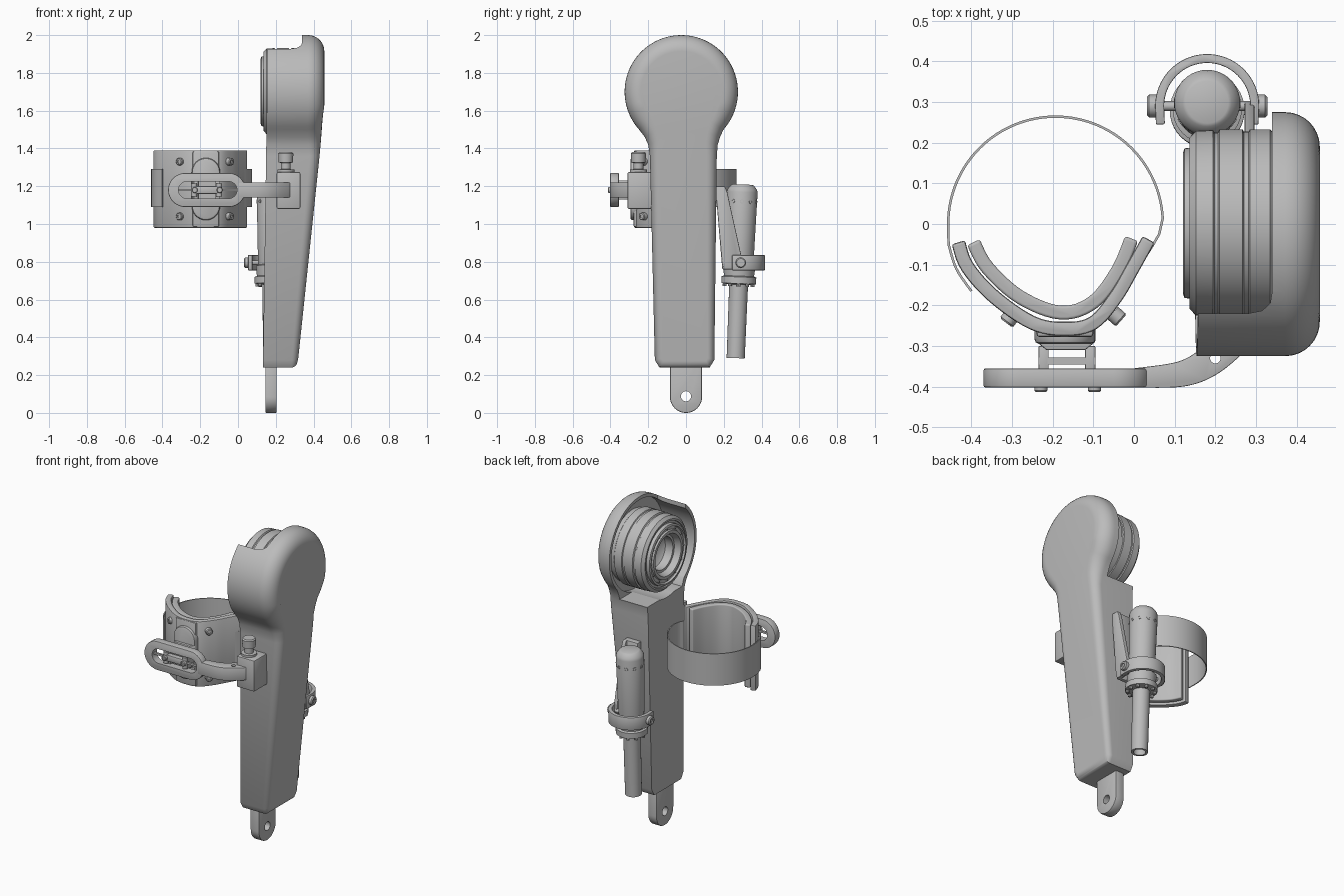
import bpy, bmesh, math
from math import sin, cos, pi, radians
from mathutils import Vector

cube = bpy.data.objects.get("Cube")
if cube:
    bpy.data.objects.remove(cube)

grey = bpy.data.materials.new("plain grey")
grey.use_nodes = True
grey.diffuse_color = (0.5, 0.5, 0.5, 1)
grey.node_tree.nodes["Principled BSDF"].inputs["Base Color"].default_value = (0.5, 0.5, 0.5, 1)


# ---------- helpers ----------
def activate(ob):
    bpy.ops.object.select_all(action='DESELECT')
    ob.select_set(True)
    bpy.context.view_layer.objects.active = ob


def finish(name, bm, bevel=0, segs=2):
    bmesh.ops.recalc_face_normals(bm, faces=bm.faces)
    me = bpy.data.meshes.new(name)
    bm.to_mesh(me)
    bm.free()
    me.materials.append(grey)
    ob = bpy.data.objects.new(name, me)
    bpy.context.collection.objects.link(ob)
    activate(ob)
    if bevel:
        mod = ob.modifiers.new("Bevel", 'BEVEL')
        mod.width, mod.segments, mod.limit_method = bevel, segs, 'ANGLE'
        mod.angle_limit = radians(40)
        bpy.ops.object.modifier_apply(modifier=mod.name)
    bpy.ops.object.shade_smooth_by_angle(angle=radians(35))
    return ob


def loft(name, rings, bevel=0, segs=2):
    """Skin a list of equal closed rings and cap both ends."""
    bm = bmesh.new()
    vs = [[bm.verts.new(p) for p in ring] for ring in rings]
    n = len(vs[0])
    for a, b in zip(vs, vs[1:]):
        for i in range(n):
            bm.faces.new((a[i], a[(i + 1) % n], b[(i + 1) % n], b[i]))
    bm.faces.new(vs[0])
    bm.faces.new(vs[-1])
    return finish(name, bm, bevel, segs)


def prism(name, pts, axis, lo, hi, bevel=0, segs=2):
    """Extrude a 2D outline along an axis."""
    place = {'x': lambda p, h: (h, p[0], p[1]),
             'y': lambda p, h: (p[0], h, p[1]),
             'z': lambda p, h: (p[0], p[1], h)}[axis]
    return loft(name, [[place(p, h) for p in pts] for h in (lo, hi)], bevel, segs)


def box(name, x, y, z, bevel=0):
    return prism(name, [(x[0], y[0]), (x[1], y[0]), (x[1], y[1]), (x[0], y[1])], 'z', *z, bevel)


def lathe(name, profile, origin, direction, n=40):
    """Turn (radius, height) pairs about an axis."""
    q = Vector(direction).to_track_quat('Z', 'Y')
    return loft(name, [[Vector(origin) + q @ Vector((r * cos(2 * pi * i / n), r * sin(2 * pi * i / n), h))
                        for i in range(n)] for r, h in profile])


def bolt(name, origin, direction, r, h):
    return lathe(name, [(r, -h), (r, h * .7), (r * .8, h), (r * .45, h), (r * .45, h * .6)], origin, direction, 16)


def cut(ob, *cutters):
    for c in cutters:
        activate(ob)
        mod = ob.modifiers.new("Cut", 'BOOLEAN')
        mod.object, mod.operation, mod.solver = c, 'DIFFERENCE', 'EXACT'
        bpy.ops.object.modifier_apply(modifier=mod.name)
        bpy.data.objects.remove(c)
    bpy.ops.object.shade_smooth_by_angle(angle=radians(35))


def arc(cx, cy, r, a0, a1, n):
    return [(cx + r * cos(radians(a0 + (a1 - a0) * i / n)), cy + r * sin(radians(a0 + (a1 - a0) * i / n)))
            for i in range(n + 1)]


def stadium(x0, x1, z, r):
    return arc(x1 - r, z, r, -90, 90, 16) + arc(x0 + r, z, r, 90, 270, 16)


def curve(pts, n=6):
    """Smooth curve through 2D points."""
    p = [Vector(q) for q in [pts[0]] + pts + [pts[-1]]]
    out = []
    for a, b, c, d in zip(p, p[1:], p[2:], p[3:]):
        for i in range(n):
            t = i / n
            out.append(b + (c - a) * t / 2 + (2 * a - 5 * b + 4 * c - d) * t * t / 2
                       + (3 * b - a - 3 * c + d) * t ** 3 / 2)
    return out + [p[-1]]


def ribbon(name, path, thick, z0, z1, bevel=0, segs=2):
    """Upright band following a path seen from above."""
    path = [Vector(p) for p in path]
    side = []
    for i in range(len(path)):
        t = (path[min(i + 1, len(path) - 1)] - path[max(i - 1, 0)]).normalized()
        side.append(Vector((-t.y, t.x)) * thick / 2)
    pts = [p + s for p, s in zip(path, side)] + [p - s for p, s in zip(path, side)][::-1]
    return prism(name, pts, 'z', z0, z1, bevel, segs)


# ---------- keyhole-shaped housing ----------
cy, cz = -0.025, 1.7
outline = (arc(cy, cz, 0.3, -42, 222, 56)
           + [(-0.218, 1.46), (-0.2, 1.42), (-0.191, 1.36), (-0.165, 0.28), (-0.14, 0.24)]
           + [(0.125, 0.24), (0.15, 0.28), (0.163, 1.36), (0.168, 1.42), (0.18, 1.46)])


def smoothstep(t):
    t = min(max(t, 0), 1)
    return t * t * (3 - 2 * t)


def housing_ring(a):
    ring, n = [], len(outline)
    for i, p in enumerate(outline):
        p, q, s = Vector(p), Vector(outline[i - 1]), Vector(outline[(i + 1) % n])
        d0, d1 = (p - q).normalized(), (s - p).normalized()
        n0, n1 = Vector((-d0.y, d0.x)), Vector((-d1.y, d1.x))
        m = (n0 + n1) / (1 + n0.dot(n1))
        r = 0.035 + 0.05 * smoothstep((p.y - 1.2) / 0.4)
        outer = 0.315 + 0.142 * min(1, (p.y - 0.24) / 1.36)
        pt = p + m * r * (1 - cos(a))
        ring.append((outer - r + r * sin(a), pt.x, pt.y))
    return ring


inner_ring = [(0.132 + 0.024 * (z - 0.24) / 1.6, y, z) for y, z in outline]
housing = loft("housing", [inner_ring] + [housing_ring(pi / 2 * k / 8) for k in range(9)])
cut(housing,
    lathe("cavity_cutter", [(0.28, 0), (0.28, 0.9)], (-0.53, cy, cz), (1, 0, 0), 64),
    prism("rim_cutter", [(-0.5, -0.22), (0.28, -0.22), (0.315, -0.213), (0.335, -0.195), (0.34, -0.165),
                         (0.34, 0.6), (-0.5, 0.6)], 'z', 1.54, 2.2),
    prism("neck_cutter", [(-0.22, 1.56), (-0.195, 1.48), (-0.175, 1.43), (0.4, 1.43), (0.4, 1.56)], 'x', -0.5, 0.34))

# ---------- drum with stepped rings and a recessed centre ----------
lathe("drum", [(0.22, -0.1), (0.225, -0.07), (0.231, -0.065), (0.231, -0.015), (0.225, -0.012), (0.225, 0),
               (0.231, 0.003), (0.231, 0.06), (0.223, 0.064), (0.223, 0.072), (0.229, 0.076),
               (0.227, 0.118), (0.21, 0.134), (0.2, 0.134), (0.198, 0.126), (0.186, 0.126),
               (0.184, 0.146), (0.172, 0.15), (0.168, 0.138), (0.15, 0.138), (0.146, 0.148),
               (0.128, 0.148), (0.115, 0.11), (0.1, 0.11), (0.097, 0.06), (0.07, 0.04), (0.03, 0.034)],
      (0.27, 0.002, 1.702), (-1, 0, 0), 64)
for i in range(12):
    a = 2 * pi * i / 12
    lathe("drum_screw", [(0.006, 0), (0.006, 0.006)],
          (0.132, 0.002 + 0.159 * cos(a), 1.702 + 0.159 * sin(a)), (-1, 0, 0), 8)

# ---------- bottom lug ----------
lug = prism("bottom_lug", arc(0, 0.085, 0.085, 180, 360, 24) + [(0.085, 0.3), (-0.085, 0.3)], 'x', 0.145, 0.205, 0.006)
cut(lug, lathe("lug_cutter", [(0.027, 0), (0.027, 0.5)], (0, 0, 0.088), (1, 0, 0), 24))

# ---------- rear cylinder, slightly tilted ----------
base, lean = Vector((0.18, 0.263, 0.29)), Vector((0, 0.04, 1)).normalized()
lathe("rear_tube", [(0.035, 0.12), (0.035, 0), (0.048, 0), (0.05, 0.41)], base, lean)
lathe("rear_flange", [(0.06, 0.39), (0.092, 0.395), (0.092, 0.43), (0.08, 0.435), (0.085, 0.49), (0.06, 0.5)], base, lean)
lathe("rear_canister", [(0.07, 0.47), (0.075, 0.55), (0.081, 0.88), (0.077, 0.895), (0.06, 0.916), (0.052, 0.92)],
      base, lean)
turn = lean.to_track_quat('Z', 'Y')
for i in range(10):
    out = turn @ Vector((cos(2 * pi * i / 10), sin(2 * pi * i / 10), 0))
    lathe("vent", [(0.011, 0.07), (0.011, 0.082), (0.007, 0.082), (0.007, 0.078)], base + lean * 0.83, out, 10)
    lathe("flange_bolt", [(0.01, -0.012), (0.01, 0.012)], base + lean * 0.392 + out * 0.078, lean, 8)

# ---------- yoke and slanted bracket holding the cylinder ----------
ribbon("yoke", [(0.295, 0.245)] + arc(0.18, 0.29, 0.117, 0, 180, 32) + [(0.065, 0.245)], 0.022, 0.755, 0.835, 0.003)
for s in (-1, 1):
    bolt("yoke_bolt", (0.18 + s * 0.13, 0.29, 0.795), (s, 0, 0), 0.028, 0.018)
    lathe("yoke_pin", [(0.012, 0), (0.012, 0.07)], (0.18 + s * 0.07, 0.29, 0.795), (s, 0, 0), 12)
prism("side_bracket", [(0.155, 1.2), (0.205, 1.2), (0.218, 1.17), (0.3, 0.8), (0.28, 0.76), (0.2, 0.76),
                       (0.19, 0.8)], 'x', 0.272, 0.296, 0.004)
prism("back_bracket", [(0.155, 1.2), (0.195, 1.2), (0.215, 0.76), (0.192, 0.76)], 'x', 0.2, 0.29, 0.004)

# ---------- cuff: strap, plate and pad ----------
ribbon("strap", curve([(0.0, -0.118), (0.035, -0.07), (0.062, -0.025)]) + arc(-0.193, 0, 0.264, 3, 182, 64)
       + curve([(-0.456, -0.05), (-0.437, -0.11), (-0.4, -0.165)]), 0.006, 1.09, 1.29)
ribbon("cuff_plate", curve([(-0.432, -0.045), (-0.41, -0.105), (-0.345, -0.178), (-0.25, -0.243), (-0.17, -0.258),
                            (-0.1, -0.243), (-0.045, -0.18), (-0.004, -0.11), (0.036, -0.038)]),
       0.034, 0.98, 1.39, 0.01)
ribbon("cuff_pad", curve([(-0.395, -0.045), (-0.36, -0.108), (-0.28, -0.18), (-0.18, -0.218), (-0.1, -0.192),
                          (-0.04, -0.115), (-0.006, -0.036)]), 0.034, 0.99, 1.385, 0.014, 4)
for z in (1.04, 1.33):
    bolt("cuff_bolt", (-0.306, -0.232, z), (-0.6, -0.8, 0), 0.02, 0.014)
    bolt("cuff_bolt", (-0.042, -0.228, z), (0.75, -0.66, 0), 0.02, 0.014)

# ---------- cuff mount ----------
boss = [(-0.17 + z, x) for x, z in stadium(1.02, 1.35, 0, 0.075)]
prism("oval_boss", boss, 'y', -0.295, -0.24, 0.012)
box("centre_pad", (-0.24, -0.1), (-0.278, -0.24), (0.985, 1.385), 0.008)
prism("mount_wedge", [(-0.24, -0.27), (-0.095, -0.27), (-0.095, -0.29), (-0.12, -0.31), (-0.215, -0.31),
                      (-0.24, -0.29)], 'z', 1.11, 1.25, 0.004)
for x in (-0.235, -0.12):
    box("mount_leg", (x, x + 0.025), (-0.37, -0.3), (1.13, 1.23), 0.003)
box("mount_bridge", (-0.235, -0.095), (-0.345, -0.328), (1.13, 1.23))

# ---------- slotted arm and its slider ----------
arm = prism("slotted_arm", stadium(-0.37, 0.04, 1.18, 0.09), 'y', -0.402, -0.355, 0.005)
cut(arm, prism("slot_cutter", stadium(-0.315, -0.005, 1.18, 0.045), 'y', -0.5, -0.2))
box("slot_rail", (-0.33, 0.01), (-0.385, -0.372), (1.174, 1.186))
box("slider", (-0.225, -0.105), (-0.395, -0.36), (1.16, 1.2), 0.006)
for x in (-0.232, -0.1):
    lathe("slider_roller", [(0.016, -0.035), (0.016, 0.035)], (x, -0.382, 1.18), (0, 0, 1), 16)
    bolt("slider_bolt", (x + 0.003, -0.402, 1.18), (0, -1, 0), 0.016, 0.011)

# ---------- curved link to the housing clamp ----------
link = prism("curved_link", curve([(0.0, -0.402), (0.12, -0.4), (0.2, -0.372), (0.27, -0.315), (0.29, -0.28)])
             + curve([(0.2, -0.27), (0.17, -0.302), (0.11, -0.338), (0.0, -0.355)]), 'z', 1.14, 1.22, 0.004)
cut(link, lathe("link_cutter", [(0.013, 0), (0.013, 0.4)], (0.2, -0.33, 1), (0, 0, 1), 16))
box("housing_clamp", (0.205, 0.33), (-0.31, -0.17), (1.08, 1.275), 0.008)
lathe("clamp_knob", [(0.045, 0), (0.045, 0.02), (0.026, 0.022), (0.026, 0.055), (0.038, 0.058), (0.04, 0.105),
                     (0.034, 0.112)], (0.253, -0.252, 1.268), (0, 0, 1), 24)
